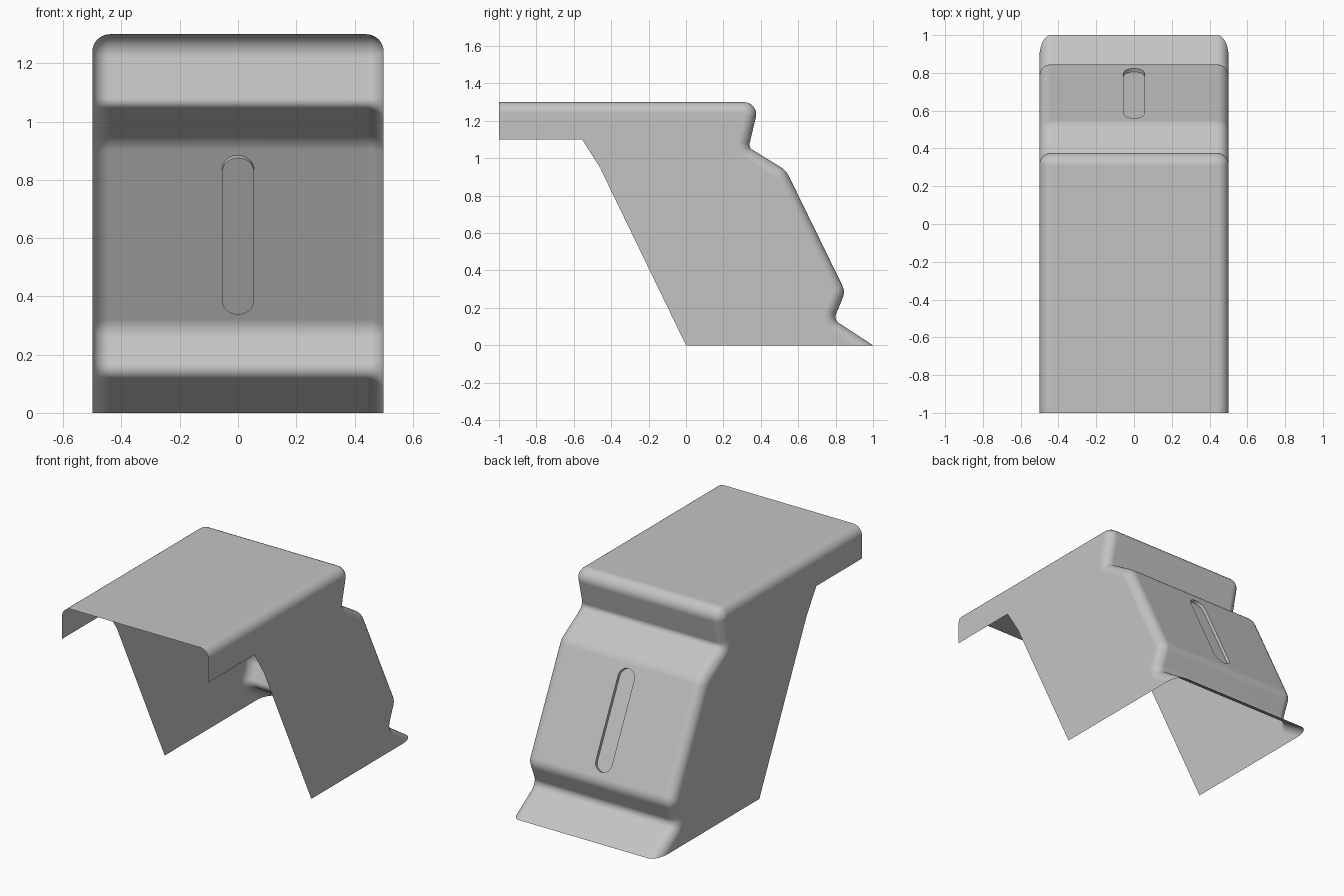
import bpy, bmesh, math
from mathutils import Vector

cube = bpy.data.objects.get("Cube")
if cube:
    bpy.data.objects.remove(cube, do_unlink=True)

STEPS = 8          # segments per rounded corner
HALF = 0.5         # half width
FILLET = 0.06      # rounding between skin and side walls

# Side profile as (y, z), with a rounding radius for each inner corner
PATH = [Vector(p) for p in ((-1, 1.3), (0.393, 1.3), (0.335, 1.058), (0.535, 0.935),
                            (0.852, 0.287), (0.79, 0.137), (1, 0))]
RADII = (0.065, 0.03, 0.12, 0.08, 0.04)
# Free lower edge of the side wall
WALL_EDGE = ((0, 0), (-0.46, 0.95), (-0.555, 1.1), (-1, 1.1))


def inward(d):
    return Vector((d.y, -d.x))


def profile(offset):
    """Rounded side profile, moved inward by an offset."""
    dirs = [(b - a).normalized() for a, b in zip(PATH, PATH[1:])]
    pts = [PATH[0] + inward(dirs[0]) * offset]
    for p, u, v, r in zip(PATH[1:], dirs, dirs[1:], RADII):
        nu, nv = inward(u), inward(v)
        corner = p + (nu + nv) * offset / (1 + nu.dot(nv))
        convex = u.x * v.y - u.y * v.x < 0
        r = max(r - offset, 0.004) if convex else r + offset
        side = 1 if convex else -1
        turn = u.angle(v)
        centre = corner - u * r * math.tan(turn / 2) + nu * r * side
        for i in range(STEPS + 1):
            t = i / STEPS
            blend = nu * math.sin((1 - t) * turn) + nv * math.sin(t * turn)
            pts.append(centre - blend * (side * r / math.sin(turn)))
    end = PATH[-1] + inward(dirs[-1]) * offset
    pts.append(end - dirs[-1] * (end.y / dirs[-1].y))
    return pts


bm = bmesh.new()


def add_row(x, pts):
    return [bm.verts.new((x, p[0], p[1])) for p in pts]


# Skin from the centre line out, then round the fillet to the side wall
rows = [add_row(0, profile(0))]
for i in range(STEPS + 1):
    a = i / STEPS * math.pi / 2
    rows.append(add_row(HALF - FILLET * (1 - math.sin(a)),
                        profile(FILLET * (1 - math.cos(a)))))
panel = 3 * (STEPS + 1)
for r, (a, b) in enumerate(zip(rows, rows[1:])):
    for k in range(len(a) - 1):
        if r == 0 and k == panel:
            continue    # sloped panel is built with its slot below
        bm.faces.new((a[k], a[k + 1], b[k + 1], b[k]))

# Flat side wall
bm.faces.new(rows[-1] + add_row(HALF, WALL_EDGE))

# Sloped back panel with a shallow rounded slot
top, bottom = PATH[3], PATH[4]
down = (bottom - top).normalized()
middle = top + down * ((top.y - 0.615) / -down.y)
SLOT_R, SLOT_STRAIGHT, SLOT_DEPTH = 0.055, 0.245, 0.02


def slot_row(depth):
    verts = []
    for sign in (-1, 1):
        for i in range(STEPS + 1):
            a = i / STEPS * math.pi / 2
            if sign == 1:
                a = math.pi / 2 - a
            p = middle + down * sign * (SLOT_STRAIGHT + SLOT_R * math.cos(a)) + inward(down) * depth
            verts.append(bm.verts.new((SLOT_R * math.sin(a), p.x, p.y)))
    return verts


rim, floor = slot_row(0), slot_row(SLOT_DEPTH)
a, b = rows[0], rows[1]
bm.faces.new([a[panel]] + rim + [a[panel + 1], b[panel + 1], b[panel]])
for k in range(len(rim) - 1):
    bm.faces.new((rim[k], rim[k + 1], floor[k + 1], floor[k]))
bm.faces.new(floor)

# Consistent outward normals
bmesh.ops.recalc_face_normals(bm, faces=bm.faces)
bm.faces.ensure_lookup_table()
if bm.faces[0].normal.z < 0:
    bmesh.ops.reverse_faces(bm, faces=bm.faces)

mesh = bpy.data.meshes.new("shell_cover")
bm.to_mesh(mesh)
bm.free()
cover = bpy.data.objects.new("shell_cover", mesh)
bpy.context.collection.objects.link(cover)

# Plain grey
grey = bpy.data.materials.new("plain_grey")
grey.use_nodes = True
grey.diffuse_color = (0.55, 0.55, 0.55, 1)
grey.node_tree.nodes["Principled BSDF"].inputs["Base Color"].default_value = (0.55, 0.55, 0.55, 1)
mesh.materials.append(grey)

# Smooth shading and the mirrored half
bpy.ops.object.select_all(action="DESELECT")
cover.select_set(True)
bpy.context.view_layer.objects.active = cover
bpy.ops.object.shade_smooth_by_angle(angle=math.radians(35))
mirror = cover.modifiers.new("mirror", "MIRROR")
mirror.merge_threshold = 0.0005
weighted = cover.modifiers.new("weighted_normals", "WEIGHTED_NORMAL")
weighted.keep_sharp = True
